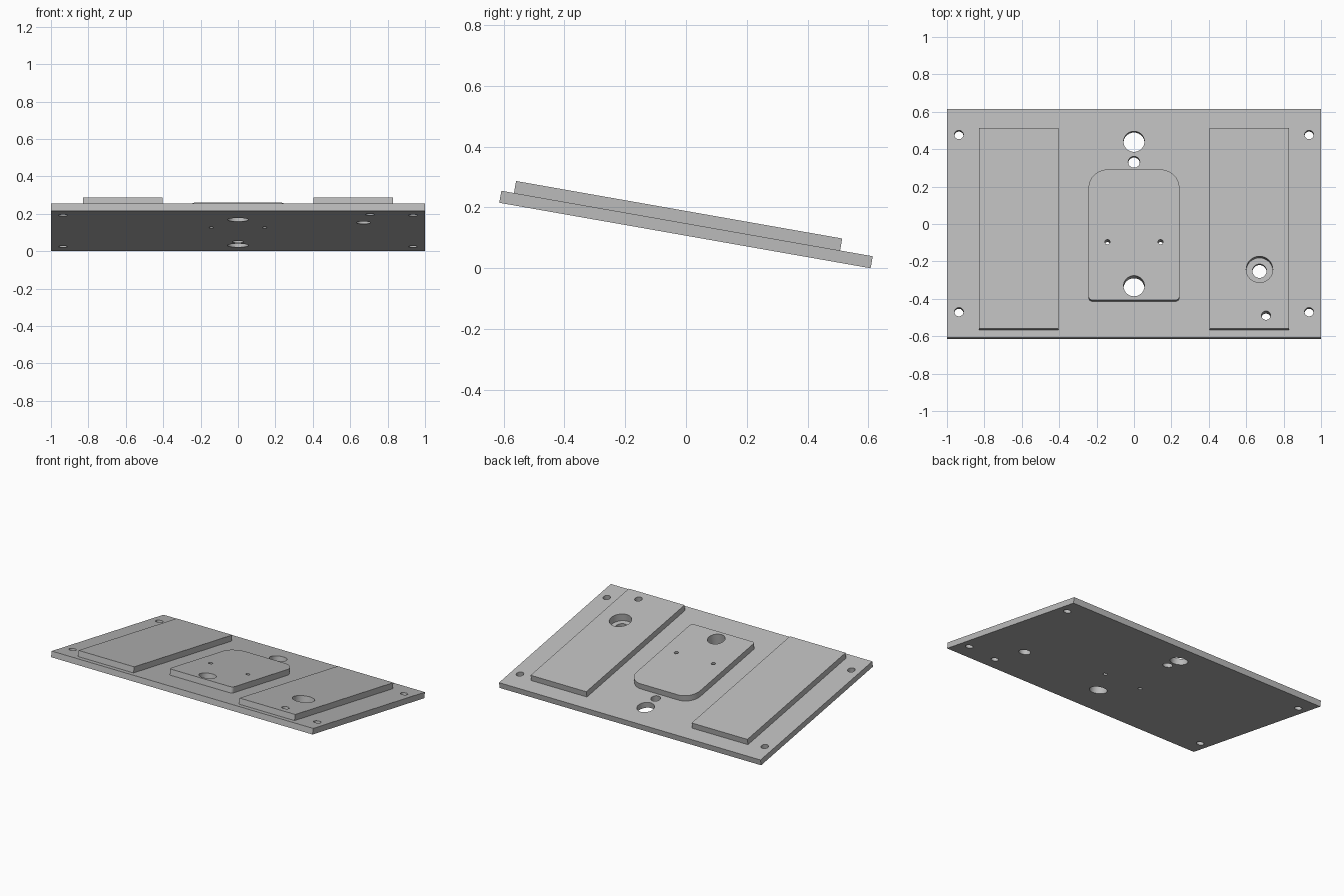
import bpy, bmesh, math
from mathutils import Matrix, Vector

cube = bpy.data.objects.get("Cube")
if cube:
    bpy.data.objects.remove(cube, do_unlink=True)

TILT = math.radians(-10)
T = 0.04                      # thickness of every sheet
LENGTH = 1.24
CENTRE_Z = (LENGTH * math.sin(-TILT) + T * math.cos(TILT)) / 2

grey = bpy.data.materials.new("light_grey")
grey.use_nodes = True
colour = (0.5, 0.5, 0.5, 1)
grey.diffuse_color = colour
grey.node_tree.nodes["Principled BSDF"].inputs["Base Color"].default_value = colour


def make_object(name, bm):
    bmesh.ops.recalc_face_normals(bm, faces=bm.faces)
    mesh = bpy.data.meshes.new(name)
    bm.to_mesh(mesh)
    bm.free()
    mesh.materials.append(grey)
    obj = bpy.data.objects.new(name, mesh)
    bpy.context.collection.objects.link(obj)
    return obj


def slab(name, x0, x1, y0, y1, z0, back_radius=0, front_radius=0):
    """Flat sheet, with optional rounded corners at the back and front."""
    bm = bmesh.new()
    size = Vector((x1 - x0, y1 - y0, T))
    middle = Vector((x0 + x1, y0 + y1, 2 * z0 + T)) / 2
    bmesh.ops.create_cube(bm, size=1, matrix=Matrix.Translation(middle) @ Matrix.Diagonal(size).to_4x4())
    for radius, y in ((back_radius, y1), (front_radius, y0)):
        if radius:
            edges = [e for e in bm.edges if all(abs(v.co.y - y) < 1e-4 for v in e.verts)
                     and abs(e.verts[0].co.z - e.verts[1].co.z) > T / 2]
            bmesh.ops.bevel(bm, geom=edges, offset=radius, segments=10, profile=0.5, affect='EDGES')
    return make_object(name, bm)


def drills(name, holes, z0, z1):
    """Cylinders at (x, y, radius), used as one cutter."""
    bm = bmesh.new()
    for x, y, r in holes:
        bmesh.ops.create_cone(bm, cap_ends=True, segments=48, radius1=r, radius2=r, depth=z1 - z0,
                              matrix=Matrix.Translation((x, y, (z0 + z1) / 2)))
    obj = make_object(name, bm)
    obj.hide_render = True
    return obj


# Sheets, built flat around the middle of the base plate
top = T / 2
parts = [
    slab("base_plate", -1, 1, -LENGTH / 2, LENGTH / 2, -top),
    slab("left_raised_panel", 0.403, 0.829, -0.578, 0.511, top),
    slab("right_raised_panel", -0.829, -0.403, -0.578, 0.511, top),
    slab("centre_pad", -0.243, 0.243, -0.424, 0.285, top, 0.1, 0.022),
]

# Holes: corner screws, centre line, pad pins, panel bore and its neighbour
holes = [(sx * 0.936, sy * 0.481, 0.024) for sx in (-1, 1) for sy in (-1, 1)]
holes += [(0, 0.444, 0.056), (0, 0.333, 0.031), (0, -0.347, 0.056)]
holes += [(sx * 0.142, -0.108, 0.0135) for sx in (-1, 1)]
holes += [(0.671, -0.257, 0.0375), (0.706, -0.507, 0.024)]
cutters = [drills("through_holes", holes, -0.2, 0.2),
           drills("counterbore", [(0.671, -0.257, 0.071)], 0.01, 0.2)]

for part in parts:
    for cutter in cutters:
        mod = part.modifiers.new(cutter.name, 'BOOLEAN')
        mod.operation = 'DIFFERENCE'
        mod.solver = 'EXACT'
        mod.object = cutter

# Bake the cuts, then drop the cutters
bpy.context.view_layer.update()
graph = bpy.context.evaluated_depsgraph_get()
baked = [bpy.data.meshes.new_from_object(p.evaluated_get(graph)) for p in parts]
for part, mesh in zip(parts, baked):
    part.modifiers.clear()
    part.data = mesh
for cutter in cutters:
    bpy.data.objects.remove(cutter, do_unlink=True)

# Smooth the hole walls and tilt the whole board
bpy.ops.object.select_all(action='DESELECT')
for part in parts:
    part.location.z = CENTRE_Z
    part.rotation_euler.x = TILT
    part.select_set(True)
bpy.context.view_layer.objects.active = parts[0]
bpy.ops.object.shade_smooth_by_angle(angle=math.radians(30))
